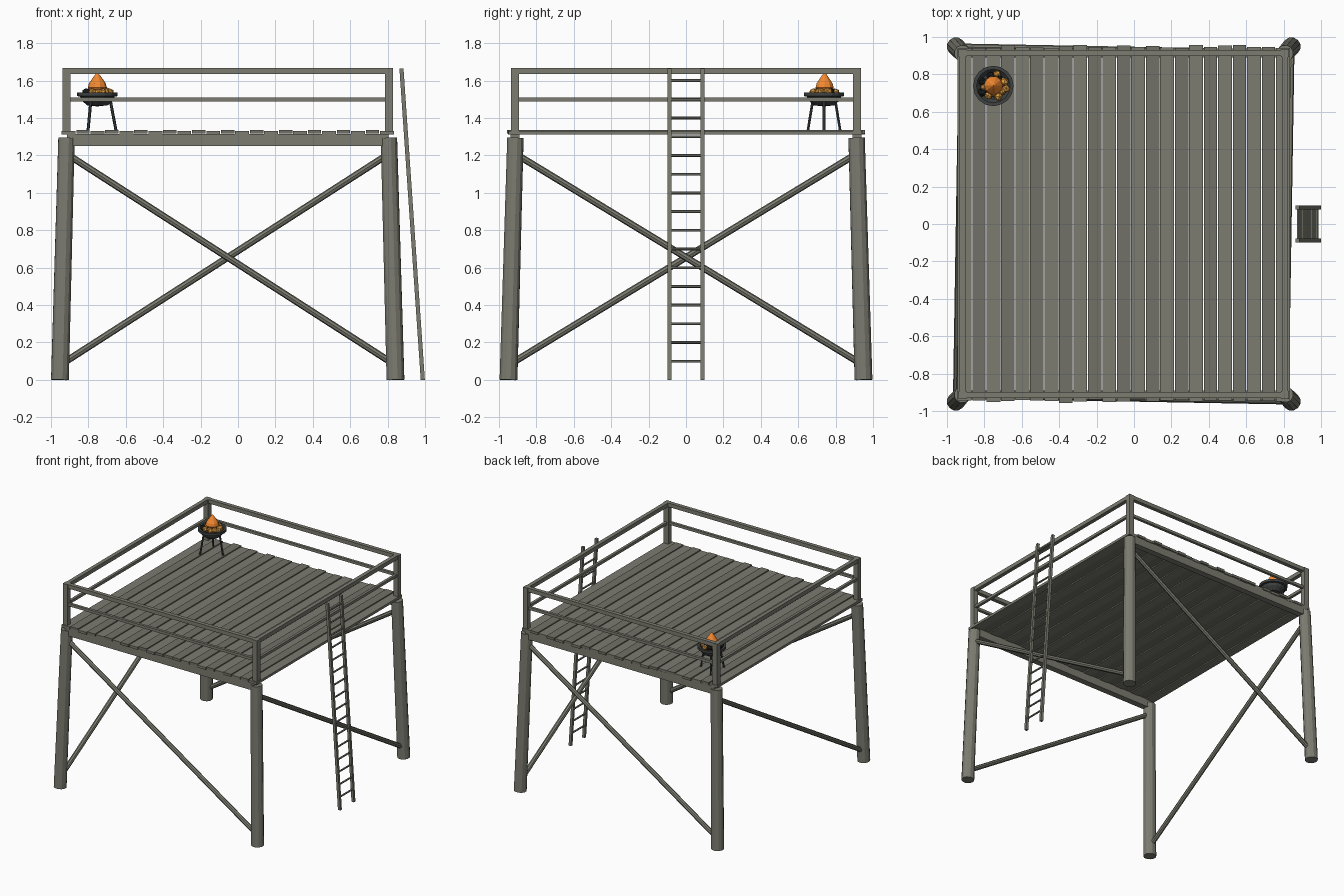
import bpy, bmesh, random
from math import cos, sin, radians
from mathutils import Vector, Matrix

if "Cube" in bpy.data.objects:
    bpy.data.objects.remove(bpy.data.objects["Cube"])

random.seed(4)
CX, TOP = -0.055, 1.294


def mat(name, c):
    m = bpy.data.materials.new(name)
    m.diffuse_color = (*c, 1)
    m.use_nodes = True
    m.node_tree.nodes["Principled BSDF"].inputs["Base Color"].default_value = m.diffuse_color
    return m


WOOD = mat("weathered_wood", (0.20, 0.20, 0.165))
DARK_WOOD = mat("dark_wood", (0.165, 0.165, 0.135))
IRON = mat("iron", (0.05, 0.055, 0.055))
COAL = mat("coal", (0.015, 0.015, 0.015))
EMBER = mat("ember", (0.75, 0.33, 0.05))
FIRE = mat("fire", (0.9, 0.25, 0.03))


def finish(name, bm, m):
    bmesh.ops.recalc_face_normals(bm, faces=bm.faces)
    me = bpy.data.meshes.new(name)
    bm.to_mesh(me)
    bm.free()
    me.materials.append(m)
    ob = bpy.data.objects.new(name, me)
    bpy.context.collection.objects.link(ob)
    return ob


def box(name, c, s, m=WOOD):
    bm = bmesh.new()
    bmesh.ops.create_cube(bm, size=1, matrix=Matrix.Translation(c) @ Matrix.Diagonal((*s, 1)))
    return finish(name, bm, m)


def rod(name, a, b, r1, r2=None, n=8, m=WOOD):
    a, b = Vector(a), Vector(b)
    d = b - a
    bm = bmesh.new()
    bmesh.ops.create_cone(bm, cap_ends=True, segments=n, radius1=r1, radius2=r2 or r1, depth=d.length,
                          matrix=Matrix.Translation((a + b) / 2) @ d.to_track_quat('Z', 'Y').to_matrix().to_4x4())
    return finish(name, bm, m)


def lathe(name, c, prof, n, m):
    bm = bmesh.new()
    vs = [bm.verts.new((r, 0, z)) for r, z in prof]
    es = [bm.edges.new(p) for p in zip(vs, vs[1:])]
    bmesh.ops.spin(bm, geom=vs + es, cent=(0, 0, 0), axis=(0, 0, 1), angle=radians(360), steps=n)
    bmesh.ops.remove_doubles(bm, verts=bm.verts, dist=1e-4)
    bmesh.ops.translate(bm, vec=c, verts=bm.verts)
    return finish(name, bm, m)


def leg_point(sx, sy, z):
    t = z / TOP
    return Vector((CX + sx * (0.897 - 0.035 * t), sy * (0.949 - 0.037 * t), z))


# splayed legs and railing posts
corners = [(-1, -1), (1, -1), (1, 1), (-1, 1)]
PX, PY = 0.862, 0.914
for sx, sy in corners:
    rod("leg", leg_point(sx, sy, 0), leg_point(sx, sy, TOP), 0.049, 0.045, 12)
    box("railing_post", (CX + sx * PX, sy * PY, 1.495), (0.042, 0.042, 0.345))

# one diagonal brace per side
for i, c in enumerate(corners):
    d = corners[(i + 1) % 4]
    rod("diagonal_brace", leg_point(*c, 1.21), leg_point(*d, 0.08), 0.0185)

# beams under the deck and rails along each side
for s in (-1, 1):
    box("deck_beam", (CX, s * PY, 1.283), (1.72, 0.05, 0.064))
    for z, h in ((1.652, 0.032), (1.5, 0.022)):
        box("long_rail", (CX, s * PY, z), (2 * PX, h, h))
        box("side_rail", (CX + s * PX, 0, z), (h, 2 * PY, h))

# deck planks, slightly uneven
N, W = 23, 1.78 / 23
for i in range(N):
    y = random.uniform(-0.006, 0.006)
    box("deck_plank", (CX + (i - (N - 1) / 2) * W, y, 1.324 + (0.0025 if i % 2 else -0.0025)),
        (W - 0.003 - 0.003 * (i % 2), 1.895 + random.uniform(-0.015, 0.015), 0.02),
        DARK_WOOD if i % 2 else WOOD)

# leaning ladder
for s in (-0.088, 0.088):
    ob = box("ladder_rail", (0, 0, 0.832), (0.022, 0.02, 1.664))
    for v in ob.data.vertices:
        v.co.x += 0.988 - 0.114 * v.co.z / 1.664
        v.co.y += s
for i in range(1, 17):
    z = i * 0.1
    x = 0.988 - 0.114 * z / 1.664
    rod("ladder_rung", (x, -0.088, z), (x, 0.088, z), 0.0075, n=6)

# fire bowl on three legs
B = Vector((-0.752, 0.738, 0))
lathe("fire_bowl", B, [(0, 1.462), (0.055, 1.468), (0.085, 1.495), (0.092, 1.515), (0.108, 1.517),
                       (0.108, 1.537), (0.09, 1.537), (0.07, 1.515), (0, 1.505)], 16, IRON)
for k in range(3):
    u = Vector((cos(radians(120 * k)), sin(radians(120 * k)), 0))
    rod("bowl_leg", B + u * 0.1 + Vector((0, 0, 1.332)), B + u * 0.07 + Vector((0, 0, 1.49)), 0.008, n=6, m=IRON)

# coals, embers and flame
for k in range(14):
    a, r = k * 2.4, 0.022 + 0.05 * (k / 14) ** 0.5
    bm = bmesh.new()
    bmesh.ops.create_icosphere(bm, subdivisions=1, radius=random.uniform(0.02, 0.027),
                               matrix=Matrix.Translation(B + Vector((r * cos(a), r * sin(a), 1.537)))
                               @ Matrix.Rotation(a, 4, 'X'))
    finish("ember" if k % 3 else "coal", bm, EMBER if k % 3 else COAL)
lathe("flame", B + Vector((0, 0.003, 0)), [(0, 1.535), (0.035, 1.54), (0.051, 1.562), (0.045, 1.585),
                                           (0.028, 1.61), (0.012, 1.632), (0, 1.645)], 10, FIRE)
